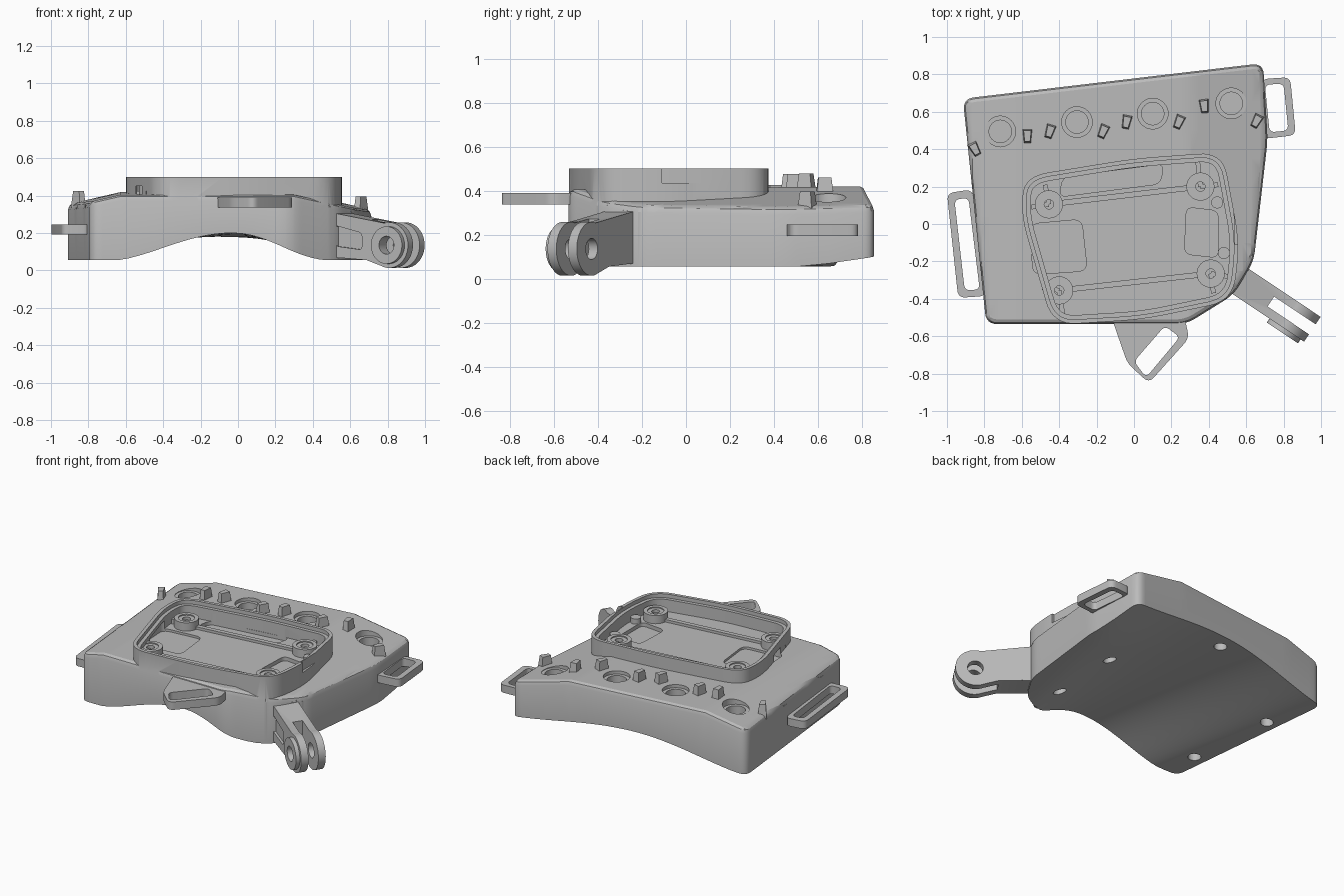
import bpy, bmesh, math
from mathutils import Vector, Matrix

cube = bpy.data.objects.get("Cube")
if cube:
    bpy.data.objects.remove(cube)

grey = bpy.data.materials.new("plain grey")
grey.use_nodes = True
tone = (0.5, 0.5, 0.5, 1)
grey.diffuse_color = tone
grey.node_tree.nodes["Principled BSDF"].inputs["Base Color"].default_value = tone


def rounded(pts, r, n=6):
    """Outline with its corners softened."""
    out = []
    for i, p in enumerate(pts):
        a, b, c = Vector(pts[i - 1]), Vector(p), Vector(pts[(i + 1) % len(pts)])
        s = b + (a - b).normalized() * min(r, (a - b).length * .45)
        e = b + (c - b).normalized() * min(r, (c - b).length * .45)
        for k in range(n + 1):
            t = k / n
            out.append(s * (1 - t) ** 2 + b * (2 * t * (1 - t)) + e * t * t)
    return out


def inset(pts, d):
    """Outline moved inward by d (counter-clockwise outlines)."""
    out = []
    for i, p in enumerate(pts):
        t = (Vector(pts[(i + 1) % len(pts)]) - Vector(pts[i - 1])).normalized()
        out.append(Vector(p) + Vector((-t.y, t.x)) * d)
    return out


def circle(x, y, r, n=32):
    return [(x + r * math.cos(math.tau * i / n), y + r * math.sin(math.tau * i / n)) for i in range(n)]


def finish(name, bm):
    bmesh.ops.recalc_face_normals(bm, faces=bm.faces)
    me = bpy.data.meshes.new(name)
    bm.to_mesh(me)
    bm.free()
    me.materials.append(grey)
    ob = bpy.data.objects.new(name, me)
    bpy.context.collection.objects.link(ob)
    return ob


def loft(rings):
    bm = bmesh.new()
    loops = [[bm.verts.new(p) for p in ring] for ring in rings]
    for lo, hi in zip(loops, loops[1:]):
        for i in range(len(lo)):
            bm.faces.new((lo[i - 1], lo[i], hi[i], hi[i - 1]))
    bm.faces.new(loops[0])
    bm.faces.new(loops[-1])
    return bm


def prism(name, pts, z0, z1, matrix=None):
    bm = loft([[(p[0], p[1], z) for p in pts] for z in (z0, z1)])
    if matrix:
        bm.transform(matrix)
    return finish(name, bm)


def boolean(target, other, op="DIFFERENCE"):
    mod = target.modifiers.new(op.title(), "BOOLEAN")
    mod.operation, mod.object, mod.solver = op, other, "EXACT"
    bpy.context.view_layer.objects.active = target
    bpy.ops.object.modifier_apply(modifier=mod.name)
    bpy.data.objects.remove(other)


def cut(target, pts, z0, z1, matrix=None):
    boolean(target, prism("cutter", pts, z0, z1, matrix))


def bar(name, a, b, w, z0, z1):
    a, b = Vector(a), Vector(b)
    d = (b - a).normalized() * w / 2
    n = Vector((-d.y, d.x))
    return prism(name, [a - n, b - n, b + n, a + n], z0, z1)


# Heights of the body's faceted lid and arched underside
def lid(x, y):
    z = .41 + .012 * y
    return z - max(0, -.63 - x) * .23 - max(0, x - .3) * .23


def arch(x, y):
    t = min(1, max(0, (y + .53) / 1.3))
    side = .62 if x < -.03 else .47
    u = min(1, abs(x + .03 + .07 * t) / (side * (1 - t) + .84 * t))
    bell = (.5 + .5 * math.cos(math.pi * u)) ** .75
    low = .055 + .04 * max(0, y - .55) / .3 * (x > 0)
    return low + (.2 - .02 * t - low) * bell


# Body shell
plan = rounded([(-.79, -.535), (.28, -.535), (.53, -.38), (.64, -.2),
                (.715, .45), (.69, .86), (-.915, .67)], .06)
bm = loft([[(p.x, p.y, 0) for p in plan], [(p.x, p.y, 1) for p in plan],
           [(p.x, p.y, 2) for p in inset(plan, .008)],
           [(p.x, p.y, 3) for p in inset(plan, .025)]])
slices = [(Vector((-.63 + .0465 * i, 0, 0)), (1, 0, 0)) for i in range(-5, 29)]
slices += [(Vector((0, -.4 + .15 * i, 0)), (0, 1, 0)) for i in range(8)]
for co, no in slices:
    bmesh.ops.bisect_plane(bm, geom=bm.verts[:] + bm.edges[:] + bm.faces[:],
                           dist=1e-5, plane_co=co, plane_no=no)
for v in bm.verts:
    level = round(v.co.z)
    drop = (0, .03, .009, 0)[level]
    v.co.z = lid(v.co.x, v.co.y) - drop if level else arch(v.co.x, v.co.y)
bmesh.ops.triangulate(bm, faces=bm.faces)
body = finish("body", bm)

# Raised tray with a stepped rim
tray = rounded([(-.435, -.54), (.05, -.51), (.53, -.41), (.565, -.1),
                (.475, .385), (.0, .35), (-.585, .255), (-.605, .05)], .13, 8)
boolean(body, prism("tray", tray, .3, .5), "UNION")
cut(body, inset(tray, .022), .475, .6)
cut(body, inset(tray, .045), .395, .6)

# Recesses in the tray floor
cut(body, rounded([(-.4, .145), (.14, .215), (.16, .32), (-.38, .25)], .04), .37, .45)
cut(body, rounded([(-.54, -.27), (-.25, -.25), (-.28, .025), (-.555, .0)], .05), .38, .45)
cut(body, rounded([(.27, -.16), (.45, -.18), (.45, .07), (.28, .09)], .04), .37, .45)
# Side port in the tray wall and round port in the front wall
cut(body, [(.54, -.11), (.7, -.11), (.7, .08), (.535, .08)], .435, .52)
cut(body, circle(-.2, -.33, .05), .515, .6, Matrix.Rotation(math.pi / 2, 4, "X"))

# Stepped holes along the back of the lid
for x, y in ((-.715, .495), (-.305, .545), (.1, .59), (.52, .645)):
    z = lid(x, y)
    cut(body, circle(x, y, .082), z - .022, z + .1)
    cut(body, circle(x, y, .06), z - .09, z + .1)

# Fixing holes underneath
for x, y in ((.36, .2), (.37, -.26), (-.13, .66), (-.8, .3), (-.73, -.3)):
    cut(body, circle(x, y, .04, 24), -.1, arch(x, y) + .09)

# Screw posts and floor ribs
posts = [(-.455, .105), (.355, .2), (.41, -.265), (-.4, -.355)]
parts = [body]
for i, (x, y) in enumerate(posts):
    post = prism(f"screw_post_{i + 1}", circle(x, y, .075), .385, .45)
    cut(post, circle(x, y, .05), .443, .5)
    cut(post, circle(x, y, .025, 20), .41, .5)
    parts.append(post)
for i, (a, b) in enumerate(((0, 1), (3, 2))):
    parts.append(bar(f"floor_rib_{i + 1}", posts[a], posts[b], .03, .385, .412))
tips = [(-.55, .09), (.34, .34), (.5, -.28), (-.38, -.49), (-.475, .21), (.45, .21), (.425, -.37), (-.49, -.34)]
for i, tip in enumerate(tips):
    parts.append(bar(f"post_web_{i + 1}", posts[i % 4], tip, .025, .385, .425))
for i, (x, y) in enumerate(((.445, .115), (.48, -.155))):
    parts.append(prism(f"small_post_{i + 1}", circle(x, y, .032, 20), .385, .43))

# Tapered pegs on the lid
pegs = [(-.85, .4, .5), (-.57, .47, 0), (-.45, .495, -.3), (-.165, .495, -.4),
        (-.04, .545, -.2), (.24, .545, -.4), (.375, .63, .1), (.655, .55, -.5)]
for i, (x, y, turn) in enumerate(pegs):
    z, rot = lid(x, y), Matrix.Rotation(turn, 2)
    rings = []
    for h, s in ((-.03, 1), (.06, .72)):
        base = [(-.02, -.04), (.02, -.04), (.028, .04), (-.028, .04)]
        rings.append([(*(rot @ Vector(p) * s + Vector((x, y))), z + h) for p in base])
    parts.append(finish(f"peg_{i + 1}", loft(rings)))


# Strap loops and front tab
def loop(name, outer, slot, z0, z1):
    ob = prism(name, rounded(outer, .04), z0, z1)
    cut(ob, rounded(slot, .03), z0 - .1, z1 + .1)
    parts.append(ob)


loop("right_strap_loop", [(-.94, -.395), (-.79, -.385), (-.865, .185), (-1.0, .165)],
     [(-.905, -.355), (-.825, -.35), (-.885, .14), (-.96, .13)], .193, .245)
loop("left_strap_loop", [(.69, .455), (.865, .475), (.835, .785), (.68, .775)],
     [(.725, .49), (.825, .5), (.8, .75), (.7, .745)], .193, .245)
loop("front_strap_tab", [(-.12, -.5), (-.035, -.745), (.08, -.85), (.295, -.61), (.27, -.5)],
     [(.0, -.735), (.065, -.82), (.245, -.605), (.165, -.545)], .337, .39)

# Forked hinge arm: drawn in its side plane, then stood up and turned
along = Vector((.83, -.555, 0)).normalized()
across = Vector((-along.y, along.x, 0))
place = Matrix((along, (0, 0, 1), across)).transposed().to_4x4()
place.translation = Vector((.59, -.32, 0))
eye, rad = .315, .122
side = [(-.06, .31), (-.06, .07), (.03, .065), (.17, .055)]
side += [(eye + rad * math.cos(a), .135 + rad * math.sin(a))
         for a in (math.radians(-115 + 220 * i / 32) for i in range(33))]
arm = prism("hinge_arm", side, -.08, .08, place)
cut(arm, [(.17, -.1), (.6, -.1), (.6, .4), (.17, .4)], -.032, .032, place)
cut(arm, circle(eye, .135, .048), -.2, .2, place)
cut(arm, rounded([(-.03, .13), (.14, .11), (.14, .2), (-.03, .24)], .02), -.2, -.065, place)
parts.append(arm)
washer = prism("hinge_washer", circle(eye, .135, .1), -.105, -.07, place)
cut(washer, circle(eye, .135, .048), -.2, .2, place)
parts.append(washer)

# Shading
for ob in bpy.context.view_layer.objects:
    ob.select_set(ob in parts)
bpy.context.view_layer.objects.active = body
bpy.ops.object.shade_smooth_by_angle(angle=math.radians(25))
